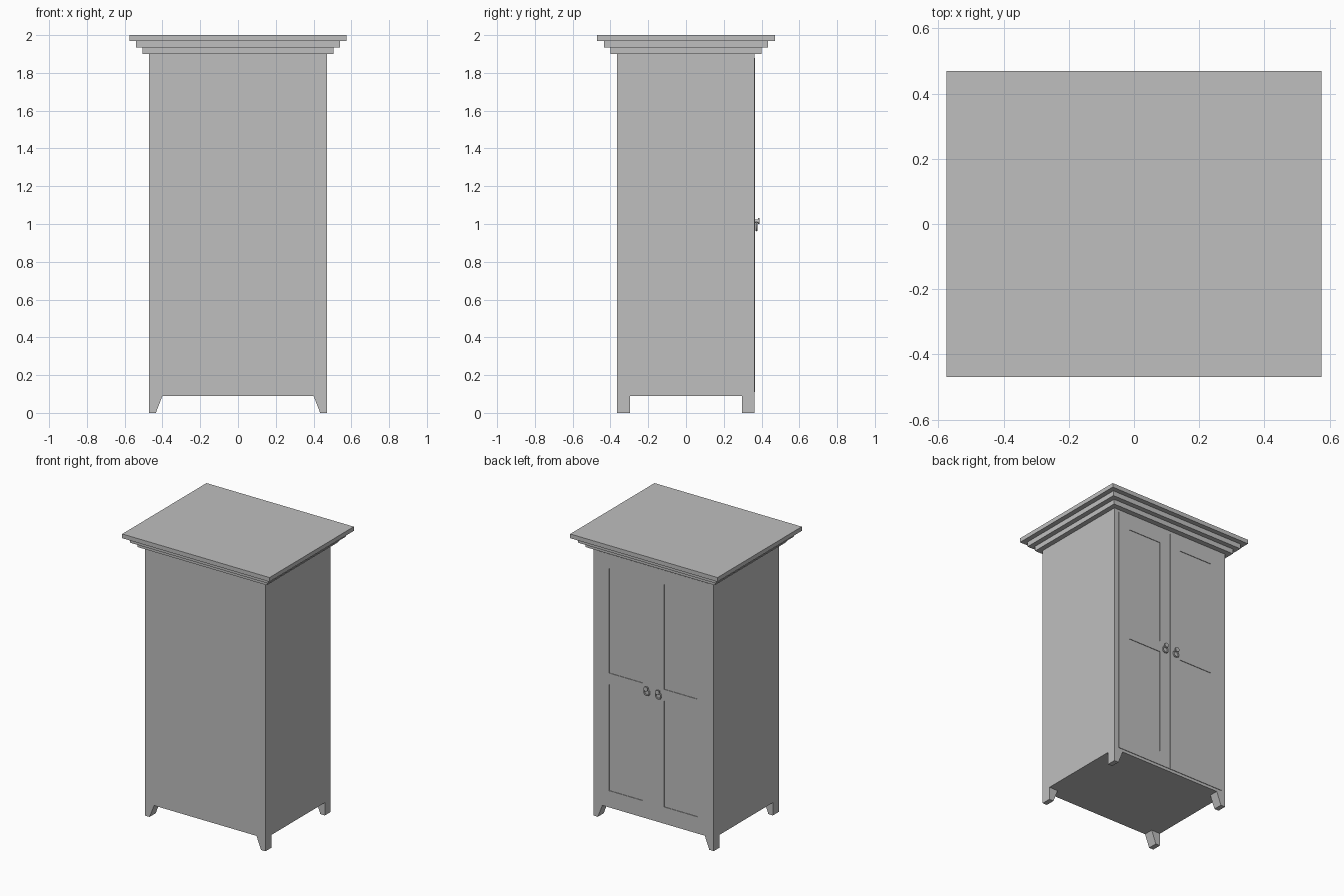
import bpy
import bmesh
from math import radians
from mathutils import Matrix

if "Cube" in bpy.data.objects:
    bpy.data.objects.remove(bpy.data.objects["Cube"])

GREY = (0.52, 0.52, 0.52, 1)
mat = bpy.data.materials.new("plain grey")
mat.use_nodes = True
mat.diffuse_color = GREY
mat.node_tree.nodes["Principled BSDF"].inputs["Base Color"].default_value = GREY

BACK = 0.362  # plane that carries the doors


def finish(bm, name):
    bmesh.ops.recalc_face_normals(bm, faces=bm.faces)
    mesh = bpy.data.meshes.new(name)
    bm.to_mesh(mesh)
    bm.free()
    mesh.materials.append(mat)
    obj = bpy.data.objects.new(name, mesh)
    bpy.context.collection.objects.link(obj)
    return obj


def add_box(bm, x0, x1, y0, y1, z0, z1):
    m = Matrix.Translation(((x0 + x1) / 2, (y0 + y1) / 2, (z0 + z1) / 2))
    m = m @ Matrix.Diagonal((x1 - x0, y1 - y0, z1 - z0, 1))
    bmesh.ops.create_cube(bm, size=1, matrix=m)


def smooth(obj):
    bpy.ops.object.select_all(action="DESELECT")
    obj.select_set(True)
    bpy.context.view_layer.objects.active = obj
    bpy.ops.object.shade_smooth_by_angle(angle=radians(40))


# Cabinet body
bm = bmesh.new()
add_box(bm, -0.47, 0.47, -0.365, BACK, 0.09, 1.9)
finish(bm, "cabinet_body")

# Stepped cornice
for name, out, z0, z1 in (("lower", 0.035, 1.9, 1.935),
                          ("middle", 0.07, 1.935, 1.97),
                          ("upper", 0.105, 1.97, 2.0)):
    bm = bmesh.new()
    add_box(bm, -0.47 - out, 0.47 + out, -0.365 - out, 0.365 + out, z0, z1)
    finish(bm, name + "_cornice")

for side, s in (("left", 1), ("right", -1)):
    # Tapered feet, sloped on the inner side
    for end, y0, y1 in (("front", -0.365, -0.297), ("back", 0.297, BACK)):
        bm = bmesh.new()
        outline = ((0.47, 0), (0.47, 0.09), (0.40, 0.09), (0.435, 0))
        face = bm.faces.new([bm.verts.new((s * x, y0, z)) for x, z in outline])
        ext = bmesh.ops.extrude_face_region(bm, geom=[face])
        moved = [v for v in ext["geom"] if isinstance(v, bmesh.types.BMVert)]
        bmesh.ops.translate(bm, verts=moved, vec=(0, y1 - y0, 0))
        bm.faces.remove(face)
        bmesh.ops.holes_fill(bm, edges=bm.edges)
        finish(bm, f"{end}_{side}_foot")

    # Door frame: stiles and rails standing just proud around two sunken panels
    bm = bmesh.new()
    y0, y1 = BACK - 0.002, BACK + 0.004
    for a, b in ((0.003, 0.085), (0.345, 0.435)):
        add_box(bm, min(s * a, s * b), max(s * a, s * b), y0, y1, 0.11, 1.88)
    for z0, z1 in ((0.11, 0.21), (0.96, 1.04), (1.78, 1.88)):
        a, b = sorted((s * 0.085, s * 0.345))
        add_box(bm, a, b, y0, y1, z0, z1)
    finish(bm, side + "_door_frame")

    # Pull: boss with a hanging drop
    bm = bmesh.new()
    turn = Matrix.Rotation(radians(90), 4, "X")
    for r, depth, z, y in ((0.009, 0.02, 1.015, 0.372), (0.016, 0.008, 1.015, 0.384)):
        bmesh.ops.create_cone(bm, cap_ends=True, segments=16, radius1=r, radius2=r,
                              depth=depth, matrix=Matrix.Translation((s * 0.045, y, z)) @ turn)
    smooth(finish(bm, side + "_pull_boss"))
    bpy.ops.mesh.primitive_torus_add(location=(s * 0.045, 0.373, 0.987),
                                     rotation=(radians(90), 0, 0),
                                     major_radius=0.021, minor_radius=0.005,
                                     major_segments=20, minor_segments=8)
    ring = bpy.context.object
    ring.name = side + "_pull_ring"
    ring.data.materials.append(mat)
    smooth(ring)
